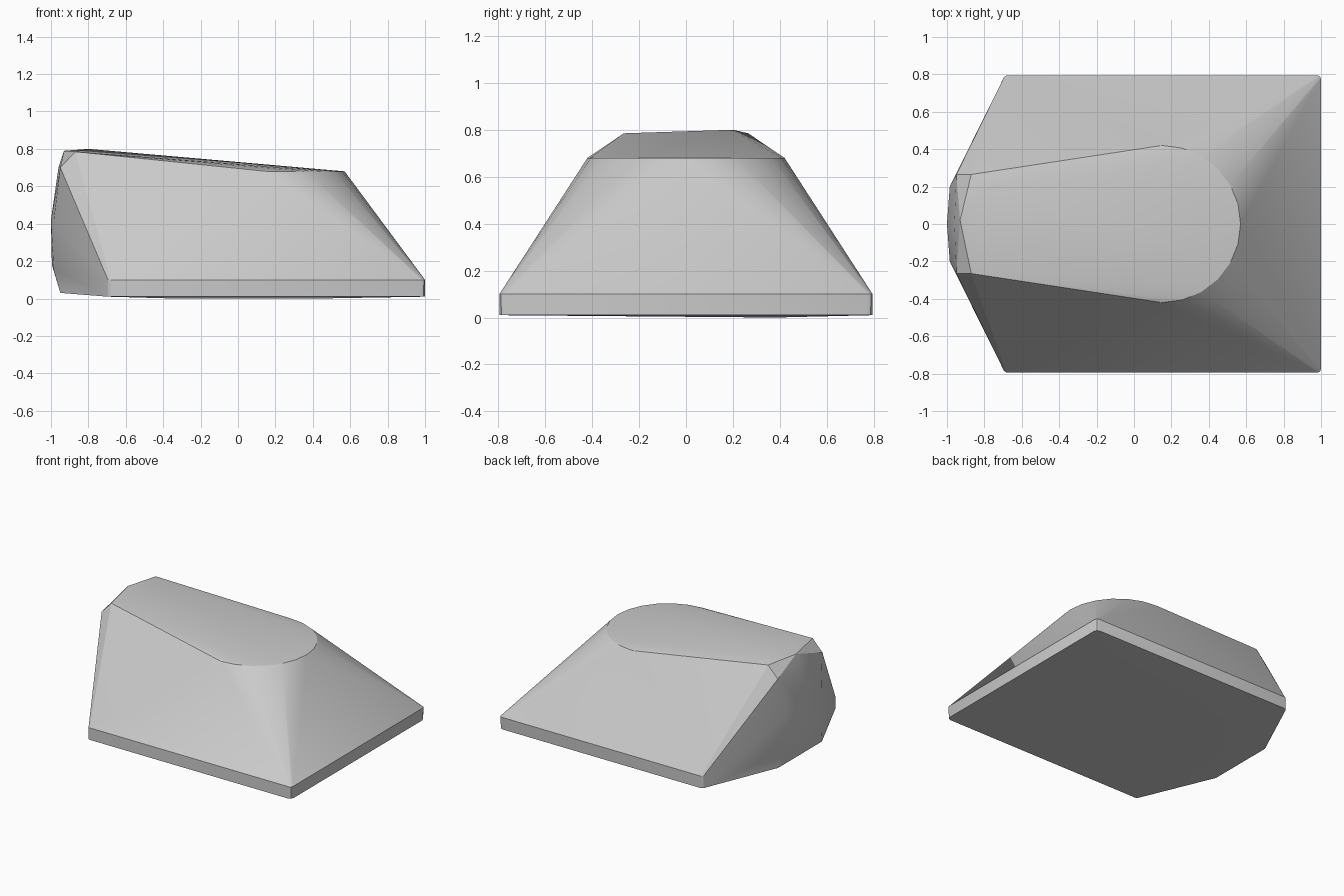
import bpy
import bmesh
from math import cos, sin, pi, radians

cube = bpy.data.objects.get("Cube")
if cube:
    bpy.data.objects.remove(cube)

grey = bpy.data.materials.new("light_grey")
grey.use_nodes = True
colour = (0.6, 0.6, 0.6, 1)
grey.diffuse_color = colour
grey.node_tree.nodes["Principled BSDF"].inputs["Base Color"].default_value = colour


def both_sides(points):
    """Repeat each point mirrored across the y = 0 plane."""
    return [(x, s * y, z) for x, y, z in points for s in (-1, 1)]


# Vertical rim with clipped corners
points = []
for z, clip in ((0.01, 0.03), (0.1, 0.02)):
    points += both_sides([
        (1, 0.795 - clip, z), (1 - clip * 0.3, 0.795 - clip * 0.3, z), (1 - clip, 0.795, z),
        (-0.68, 0.795, z), (-0.695, 0.785, z),
    ])

# Rounded front end of the sloping top
points += [(0.15 + 0.42 * cos(a), 0.42 * sin(a), 0.68)
           for a in (i * pi / 12 for i in range(-6, 7))]

# Raised end of the top and the blunt nose below it
points += both_sides([
    (-0.87, 0.265, 0.785), (-0.95, 0.265, 0.7),
    (-0.985, 0.2, 0.42), (-0.985, 0.2, 0.15), (-0.95, 0.26, 0.03),
])
points += [(-0.93, 0.02, 0.79), (-0.8, 0.2, 0.8), (-0.96, 0, 0.7),
           (-1, 0, 0.42), (-0.995, 0, 0.18)]

# Barely bulging underside
points += [(-0.34, 0.38, 0), (0.42, 0.38, 0)]

# Wrap the outline points in one convex shell
bm = bmesh.new()
for p in points:
    bm.verts.new(p)
result = bmesh.ops.convex_hull(bm, input=bm.verts)
loose = {v for v in result["geom_interior"] + result["geom_unused"]
         if isinstance(v, bmesh.types.BMVert) and not v.link_faces}
bmesh.ops.delete(bm, geom=list(loose), context="VERTS")
bmesh.ops.recalc_face_normals(bm, faces=bm.faces)
mesh = bpy.data.meshes.new("wedge_body")
bm.to_mesh(mesh)
bm.free()
mesh.materials.append(grey)

body = bpy.data.objects.new("wedge_body", mesh)
bpy.context.collection.objects.link(body)
bpy.ops.object.select_all(action="DESELECT")
body.select_set(True)
bpy.context.view_layer.objects.active = body
bpy.ops.object.shade_smooth_by_angle(angle=radians(25))
